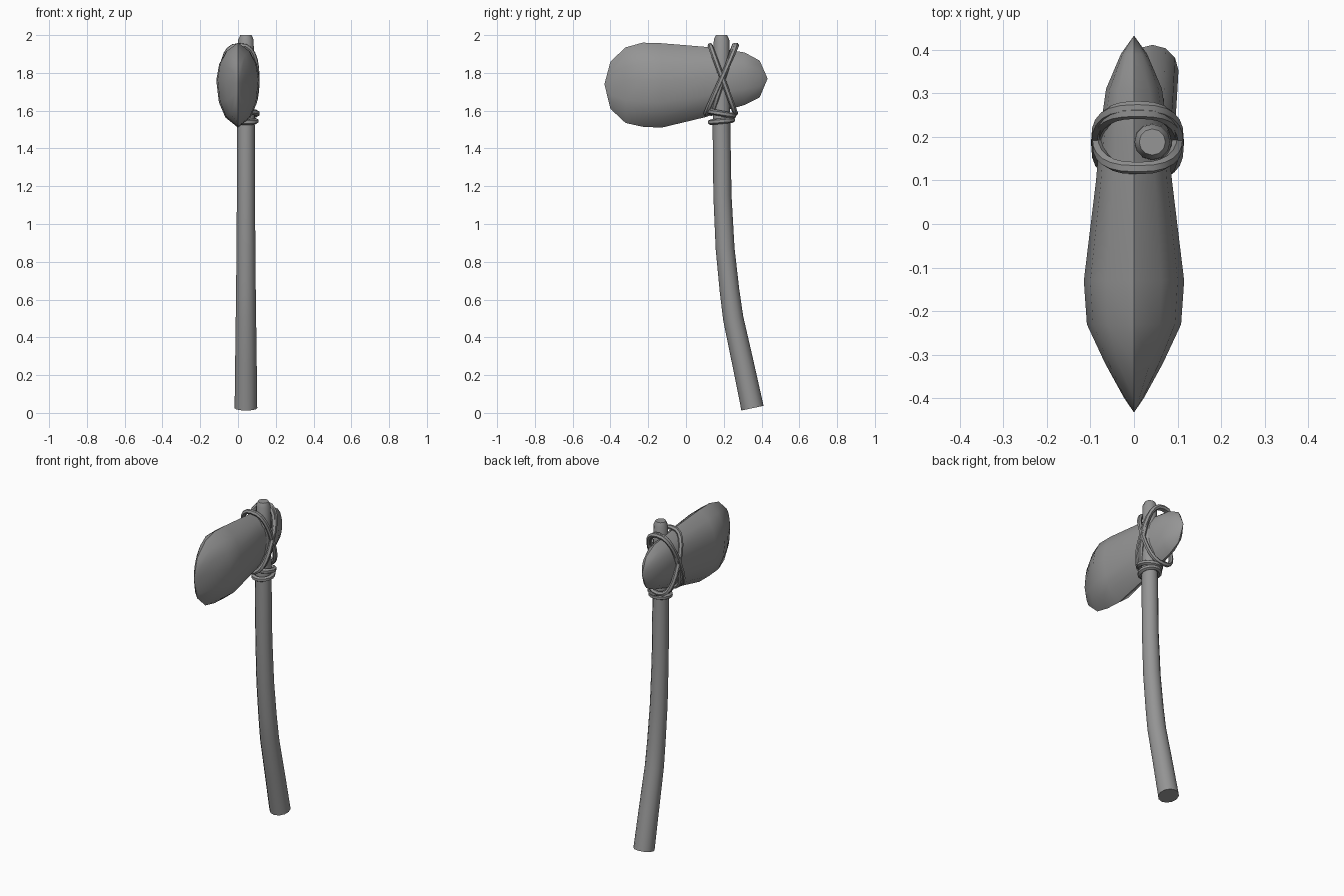
import bpy, bmesh, math
from mathutils import Vector

if "Cube" in bpy.data.objects:
    bpy.data.objects.remove(bpy.data.objects["Cube"])

grey = bpy.data.materials.new("plain_grey")
grey.use_nodes = True
grey.diffuse_color = (0.3, 0.3, 0.3, 1)
grey.node_tree.nodes["Principled BSDF"].inputs["Base Color"].default_value = grey.diffuse_color


def finish(name, bm, angle):
    """Turn a bmesh into a shaded object."""
    bmesh.ops.recalc_face_normals(bm, faces=bm.faces)
    mesh = bpy.data.meshes.new(name)
    bm.to_mesh(mesh)
    bm.free()
    mesh.materials.append(grey)
    ob = bpy.data.objects.new(name, mesh)
    bpy.context.collection.objects.link(ob)
    bpy.ops.object.select_all(action='DESELECT')
    ob.select_set(True)
    bpy.context.view_layer.objects.active = ob
    bpy.ops.object.shade_smooth_by_angle(angle=math.radians(angle))


def bridge(bm, a, b):
    n = len(a)
    for i in range(n):
        bm.faces.new((a[i], a[(i + 1) % n], b[(i + 1) % n], b[i]))


def tube(name, path, radii, sides, side_axis, closed=False):
    """Sweep a circle along a path; side_axis is roughly across the path."""
    bm = bmesh.new()
    pts = [Vector(p) for p in path]
    n = len(pts)
    rings = []
    for i, p in enumerate(pts):
        ahead = pts[(i + 1) % n] if closed else pts[min(i + 1, n - 1)]
        back = pts[i - 1] if closed else pts[max(i - 1, 0)]
        t = (ahead - back).normalized()
        v = t.cross(Vector(side_axis)).normalized()
        u = v.cross(t)
        r = radii[i] if len(radii) > 1 else radii[0]
        rings.append([bm.verts.new(p + r * (u * math.cos(a) + v * math.sin(a)))
                      for a in (math.tau * k / sides for k in range(sides))])
    for a, b in zip(rings, rings[1:]):
        bridge(bm, a, b)
    if closed:
        bridge(bm, rings[-1], rings[0])
    else:
        bm.faces.new(rings[0])
        bm.faces.new(rings[-1])
    finish(name, bm, 50)


# Bent wooden handle: y, z, radius
HX = 0.042
handle = [(0.352, 0.025, 0.06), (0.30, 0.27, 0.057), (0.25, 0.5, 0.054),
          (0.23, 0.65, 0.052), (0.207, 0.87, 0.05), (0.193, 1.15, 0.048),
          (0.188, 1.5, 0.047), (0.188, 1.8, 0.043), (0.188, 1.975, 0.041),
          (0.188, 2.0, 0.03)]
tube("handle", [(HX, y, z) for y, z, r in handle], [h[2] for h in handle], 12, (1, 0, 0))

# Stone head: y, bottom, top, half width for each slice
slices = [(-0.40, 1.61, 1.86, 0.022), (-0.32, 1.535, 1.935, 0.066),
          (-0.23, 1.515, 1.96, 0.108), (-0.13, 1.51, 1.957, 0.115),
          (0.1, 1.565, 1.938, 0.087), (0.22, 1.605, 1.922, 0.077),
          (0.31, 1.63, 1.908, 0.064), (0.39, 1.67, 1.865, 0.03)]
# Lens shaped cross-section: height fraction, width fraction
half = [(0, 0), (0.12, 0.58), (0.3, 0.88), (0.56, 1), (0.75, 0.87), (0.9, 0.55), (1, 0)]
section = half + [(h, -w) for h, w in half[-2:0:-1]]
bm = bmesh.new()
rows = [[bm.verts.new((w * wide, y, lo + h * (hi - lo))) for h, w in section]
        for y, lo, hi, wide in slices]
for a, b in zip(rows, rows[1:]):
    bridge(bm, a, b)
for row, tip in ((rows[0], (0, -0.432, 1.74)), (rows[-1], (0, 0.432, 1.77))):
    point = bm.verts.new(tip)
    for i in range(len(row)):
        bm.faces.new((row[i], row[(i + 1) % len(row)], point))
finish("stone_head", bm, 50)


def signed_pow(v, p):
    return math.copysign(abs(v) ** p, v)


# Crossed lashing over the head: y at the top, y at the bottom, half width
crossings = [(0.128, 0.262, 0.092), (0.268, 0.105, 0.094), (0.255, 0.135, 0.088)]
for k, (y_top, y_low, wide) in enumerate(crossings):
    loop = []
    for i in range(24):
        a = math.tau * i / 24
        h = signed_pow(math.sin(a), 0.8)
        loop.append((0.008 + wide * signed_pow(math.cos(a), 0.75),
                     (y_top + y_low) / 2 + h * (y_top - y_low) / 2,
                     1.765 + 0.18 * h))
    tube(f"cross_lashing_{k + 1}", loop, [0.014], 6, (0, 1, 0.1), True)

# Lashing rings around the handle under the head
for k, (z, r, tilt) in enumerate([(1.545, 0.054, 0.006), (1.585, 0.06, -0.012)]):
    loop = [(HX + r * math.cos(a), 0.188 + (r + 0.004) * math.sin(a), z + tilt * math.sin(a))
            for a in (math.tau * i / 16 for i in range(16))]
    tube(f"handle_lashing_{k + 1}", loop, [0.015], 6, (0, 0, 1), True)
